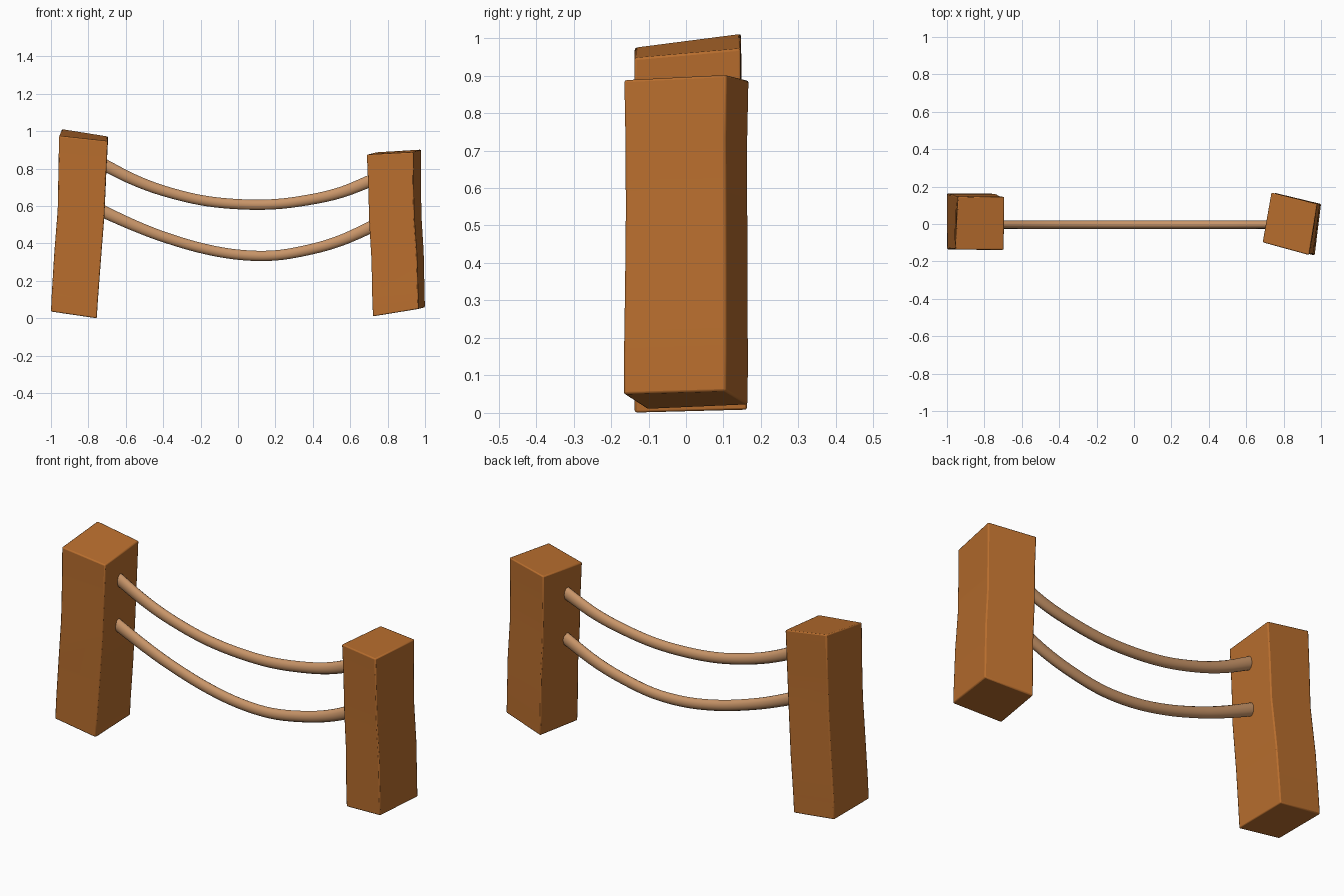
import bpy, bmesh, math
from mathutils import Vector

if "Cube" in bpy.data.objects:
    bpy.data.objects.remove(bpy.data.objects["Cube"])


def material(name, colour):
    m = bpy.data.materials.new(name)
    m.diffuse_color = (*colour, 1)
    m.use_nodes = True
    m.node_tree.nodes["Principled BSDF"].inputs["Base Color"].default_value = m.diffuse_color
    return m


wood = material("orange wood", (0.48, 0.155, 0.027))
rope_mat = material("tan rope", (0.58, 0.30, 0.14))


def finish(bm, name, mat, angle):
    bmesh.ops.recalc_face_normals(bm, faces=bm.faces)
    me = bpy.data.meshes.new(name)
    bm.to_mesh(me)
    bm.free()
    ob = bpy.data.objects.new(name, me)
    bpy.context.collection.objects.link(ob)
    me.materials.append(mat)
    bpy.ops.object.select_all(action='DESELECT')
    ob.select_set(True)
    bpy.context.view_layer.objects.active = ob
    bpy.ops.object.shade_smooth_by_angle(angle=math.radians(angle))
    return ob


def skin(bm, rings):
    n = len(rings[0])
    for a, b in zip(rings, rings[1:]):
        for i in range(n):
            j = (i + 1) % n
            bm.faces.new((a[i], a[j], b[j], b[i]))
    bm.faces.new(rings[0])
    bm.faces.new(rings[-1])


def post(name, bottom, top, wobble):
    """Rough-hewn post: four corners lofted, each ring nudged by (t, dx, dy, pinch)."""
    bm = bmesh.new()
    rings = []
    for t, dx, dy, pinch in wobble:
        pts = [Vector(b).lerp(Vector(c), t) for b, c in zip(bottom, top)]
        mid = sum(pts, Vector()) / 4
        ring = []
        for p in pts:
            q = mid + (p - mid) * pinch + Vector((dx, dy, 0))
            q.z = p.z
            ring.append(bm.verts.new(q))
        rings.append(ring)
    skin(bm, rings)
    ob = finish(bm, name, wood, 35)
    # Softly worn edges
    bev = ob.modifiers.new("worn edges", 'BEVEL')
    bev.width = 0.006
    bev.segments = 2
    bev.limit_method = 'ANGLE'
    bev.angle_limit = math.radians(40)


# Corner order: front left, front right, back right, back left
post("left_post",
     [(-1.0, -0.135, 0.036), (-0.755, -0.137, 0.0), (-0.757, 0.163, 0.008), (-1.0, 0.163, 0.036)],
     [(-0.957, -0.137, 0.975), (-0.697, -0.138, 0.947), (-0.694, 0.145, 0.972), (-0.942, 0.147, 1.012)],
     [(0, 0, 0, 1), (0.1, 0, 0, 1), (0.32, 0.003, 0.002, 1), (0.58, 0.009, -0.003, 0.985),
      (0.8, 0.004, 0, 0.99), (1, 0, 0, 1)])
post("right_post",
     [(0.721, -0.105, 0.01), (0.966, -0.167, 0.05), (1.0, 0.107, 0.058), (0.755, 0.166, 0.022)],
     [(0.688, -0.098, 0.875), (0.936, -0.166, 0.888), (0.98, 0.108, 0.902), (0.735, 0.168, 0.887)],
     [(0, 0, 0, 1), (0.12, 0, 0, 1), (0.35, 0.002, 0.001, 0.99), (0.58, -0.004, 0.001, 0.98),
      (0.8, -0.002, 0, 0.98), (1, 0, 0, 1)])


def rope(name, pts, steps=6, sides=14):
    """Sagging rope swept along a smooth curve through (x, z) points."""
    p = [Vector(q) for q in pts]
    p = [2 * p[0] - p[1]] + p + [2 * p[-1] - p[-2]]
    path = []
    for i in range(1, len(p) - 2):
        a, b, c, d = p[i - 1:i + 3]
        for k in range(steps):
            t = k / steps
            path.append(0.5 * (2 * b + (c - a) * t + (2 * a - 5 * b + 4 * c - d) * t * t
                               + (3 * b - a - 3 * c + d) * t ** 3))
    path.append(p[-2])
    bm = bmesh.new()
    rings = []
    for i, c in enumerate(path):
        tan = (path[min(i + 1, len(path) - 1)] - path[max(i - 1, 0)]).normalized()
        h = 0.028 + 0.005 * abs(c.x / 0.7) ** 3      # slightly thicker at the posts
        ring = []
        for s in range(sides):
            a = 2 * math.pi * s / sides
            u = h * math.sin(a)
            ring.append(bm.verts.new((c.x - tan.y * u, -0.003 + 0.023 * math.cos(a), c.y + tan.x * u)))
        rings.append(ring)
    skin(bm, rings)
    finish(bm, name, rope_mat, 50)


rope("upper_rope", [(-0.72, 0.822), (-0.56, 0.742), (-0.4, 0.682), (-0.2, 0.632), (0, 0.61),
                    (0.2, 0.61), (0.4, 0.637), (0.56, 0.676), (0.725, 0.742)])
rope("lower_rope", [(-0.73, 0.575), (-0.56, 0.498), (-0.4, 0.436), (-0.2, 0.376), (0, 0.34),
                    (0.2, 0.336), (0.4, 0.371), (0.56, 0.42), (0.725, 0.494)])
